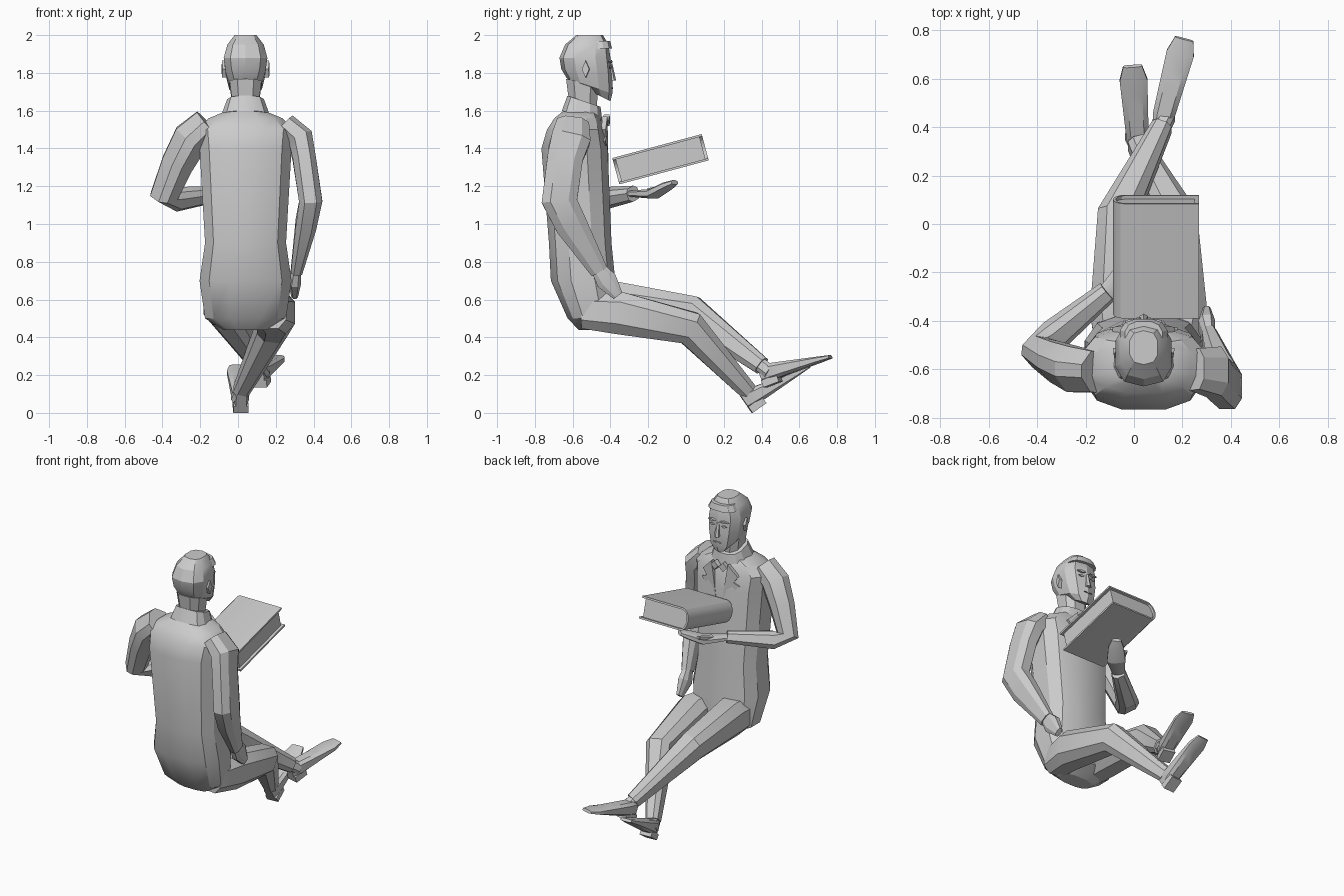
import bpy, bmesh, math
from mathutils import Vector, Matrix

cube = bpy.data.objects.get("Cube")
if cube:
    bpy.data.objects.remove(cube)

SHADE = (.6, .6, .6, 1)
grey = bpy.data.materials.new("plain grey")
grey.use_nodes = True
grey.diffuse_color = SHADE
grey.node_tree.nodes["Principled BSDF"].inputs["Base Color"].default_value = SHADE

AXIS = .04  # sideways centre of the body


def finish(name, bm, matrix):
    bm.transform(matrix)
    bmesh.ops.recalc_face_normals(bm, faces=bm.faces)
    mesh = bpy.data.meshes.new(name)
    bm.to_mesh(mesh)
    bm.free()
    mesh.materials.append(grey)
    obj = bpy.data.objects.new(name, mesh)
    bpy.context.collection.objects.link(obj)
    bpy.ops.object.select_all(action="DESELECT")
    obj.select_set(True)
    bpy.context.view_layer.objects.active = obj
    bpy.ops.object.shade_smooth_by_angle(angle=math.radians(25))


def loft(name, rings, sides=8, power=.75, matrix=Matrix()):
    """Skin rounded rings given as (centre, half axis, half axis)."""
    bm = bmesh.new()
    loops = []
    for centre, u, v in rings:
        loop = []
        for i in range(sides):
            angle = math.tau * (i + .5) / sides
            p, q = (math.copysign(abs(f) ** power, f) for f in (math.cos(angle), math.sin(angle)))
            loop.append(bm.verts.new(Vector(centre) + Vector(u) * p + Vector(v) * q))
        loops.append(loop)
    for low, high in zip(loops, loops[1:]):
        for i in range(sides):
            j = (i + 1) % sides
            bm.faces.new((low[i], low[j], high[j], high[i]))
    bm.faces.new(loops[0])
    bm.faces.new(loops[-1])
    finish(name, bm, matrix)


def limb(name, joints, width=.9, hint=(1, 0, 0), sides=8):
    """Tube through joints (x, y, z, radius); width scales the radius along the hint."""
    points = [Vector(joint[:3]) for joint in joints]
    rings = []
    for i, joint in enumerate(joints):
        before, after = points[max(i - 1, 0)], points[min(i + 1, len(points) - 1)]
        along = (after - before).normalized()
        u = along.cross(Vector(hint)).normalized()
        rings.append((points[i], u * joint[3], u.cross(along) * joint[3] * width))
    loft(name, rings, sides)


def upright(name, rows, sides=12):
    """Stacked rings given as (height, half width, back, front, forward drop)."""
    rings = []
    for z, wide, back, front, drop in rows:
        rings.append(((AXIS, (back + front) / 2, z), (wide, 0, 0), (0, (front - back) / 2, -drop)))
    loft(name, rings, sides)


def prism(name, outline, depth, matrix):
    """Extrude an x-z outline along y, centred."""
    bm = bmesh.new()
    face = bm.faces.new([bm.verts.new((x, -depth / 2, z)) for x, z in outline])
    new = bmesh.ops.extrude_face_region(bm, geom=[face])["geom"]
    moved = [v for v in new if isinstance(v, bmesh.types.BMVert)]
    bmesh.ops.translate(bm, vec=(0, depth, 0), verts=moved)
    finish(name, bm, matrix)


def diamond(name, wide, tall, depth, matrix):
    prism(name, [(-wide, 0), (0, -tall), (wide, 0), (0, tall)], depth, matrix)


def place(location, pitch=0, yaw=0):
    turn = Matrix.Rotation(math.radians(yaw), 4, "Z")
    tip = Matrix.Rotation(math.radians(pitch), 4, "X")
    return Matrix.Translation(location) @ turn @ tip


# Jacket with seat, collar, neck and head
upright("jacket", [
    (.44, .12, -.57, -.46, 0), (.5, .22, -.63, -.36, 0), (.7, .25, -.72, -.37, 0),
    (.9, .22, -.73, -.39, 0), (1.4, .25, -.77, -.41, 0), (1.5, .26, -.74, -.43, 0),
    (1.56, .2, -.7, -.45, 0), (1.6, .1, -.65, -.47, 0)])
upright("collar", [(1.57, .13, -.66, -.44, .03), (1.65, .1, -.63, -.45, .03)])
upright("neck", [(1.6, .07, -.62, -.47, .02), (1.75, .09, -.64, -.46, .02)], 8)
upright("head", [
    (1.69, .05, -.56, -.4, .04), (1.73, .09, -.63, -.39, .04), (1.8, .11, -.66, -.39, .02),
    (1.88, .12, -.67, -.4, 0), (1.95, .1, -.64, -.41, 0), (2, .06, -.58, -.44, 0)], 10)
upright("nose", [(1.76, .02, -.42, -.37, 0), (1.85, .01, -.42, -.39, 0)], 6)
upright("hair_front", [(1.93, .1, -.54, -.39, 0), (1.97, .08, -.54, -.4, 0)])
diamond("mouth", .03, .005, .008, place((AXIS, -.39, 1.72)))

# Paired details on either side of the body
for side, tag in ((1, "left"), (-1, "right")):
    def at(x, y, z):
        return place((AXIS + side * x, y, z), 0, -8 * side)

    diamond(tag + "_eye", .02, .008, .008, at(.045, -.4, 1.83))
    diamond(tag + "_brow", .03, .008, .015, at(.045, -.4, 1.86))
    diamond(tag + "_bow", .03, .03, .03, at(.03, -.42, 1.55))
    diamond(tag + "_ear", .02, .045, .03, at(.11, -.53, 1.82) @ place((0, 0, 0), 0, 90))
    lapel = [(0, -.2), (.1, 0), (.14, .04), (.1, .06), (.13, .1), (.06, .17)]
    prism(tag + "_lapel", [(side * x, z) for x, z in lapel], .025, at(0, -.42, 1.4))

# Arm resting by the hip
limb("resting_sleeve", [
    (.25, -.6, 1.53, .09), (.33, -.61, 1.45, .11), (.35, -.64, 1.35, .1),
    (.385, -.67, 1.12, .1), (.36, -.61, 1, .09), (.31, -.46, .75, .05)], .65)
limb("resting_hand", [(.31, -.47, .77, .04), (.3, -.42, .7, .06), (.3, -.36, .62, .03)], .6)

# Arm bent forward under the book, bending plane set by its hint
limb("reading_sleeve", [
    (-.16, -.61, 1.53, .08), (-.25, -.6, 1.45, .09), (-.32, -.57, 1.32, .08),
    (-.39, -.53, 1.15, .07), (-.33, -.46, 1.13, .06), (-.11, -.28, 1.16, .04)],
    1.1, (.6, -.7, -.4))
limb("reading_hand", [(-.13, -.3, 1.16, .035), (0, -.17, 1.16, .06), (.06, -.1, 1.2, .05),
                      (.09, -.06, 1.22, .03)], .45, (0, 0, 1))
limb("reading_thumb", [(-.05, -.2, 1.17, .02), (-.02, -.1, 1.2, .01)], 1, (0, 0, 1), 6)


# Book with a rounded spine and recessed pages
def book_outline(edge, half):
    angles = [math.pi * (i / 8 - .5) for i in range(9)]
    spine = [(-.125 - (half - .02) * math.cos(a), half * math.sin(a)) for a in angles]
    return [(edge, -half)] + spine + [(edge, half)]


book = place((.09, -.135, 1.343), 15)
shell = book_outline(.178, .072) + book_outline(.178, .06)[::-1]
prism("book_cover", shell, .49, book)
prism("book_pages", book_outline(.16, .061), .46, book)


# Legs with trousers, sock, tapered shoe and heel block
def leg(tag, hip, thigh, knee, ankle, pitch, yaw):
    path = zip((hip, thigh, knee, ankle), (.1, .12, .095, .05))
    limb(tag + "_leg_trousers", [(*joint, radius) for joint, radius in path])
    ankle = Vector(ankle)
    step = (ankle - Vector(knee)).normalized() * .06
    limb(tag + "_sock", [(*(ankle - step), .04), (*(ankle + step), .04)])
    foot = place(ankle + Vector((0, .02, -.115)), pitch, yaw)
    rings = []
    for i in range(7):
        t = i / 6
        wide = (.045 + .018 * t) * (.65 if i in (0, 6) else 1)
        tall = .055 - .045 * t
        rings.append(((0, .39 * t, .02 + tall), (wide, 0, 0), (0, 0, tall)))
    loft(tag + "_shoe", rings, power=.6, matrix=foot)
    prism(tag + "_heel", [(-.04, 0), (.04, 0), (.04, .04), (-.04, .04)], .09,
          foot @ Matrix.Translation((0, .045, 0)))


leg("upper", (-.07, -.54, .56), (-.08, -.36, .58), (-.07, .03, .53), (.115, .4, .25), 20, -15)
leg("lower", (.17, -.54, .54), (.2, -.36, .53), (.18, .02, .45), (.015, .33, .115), 35, 4)
